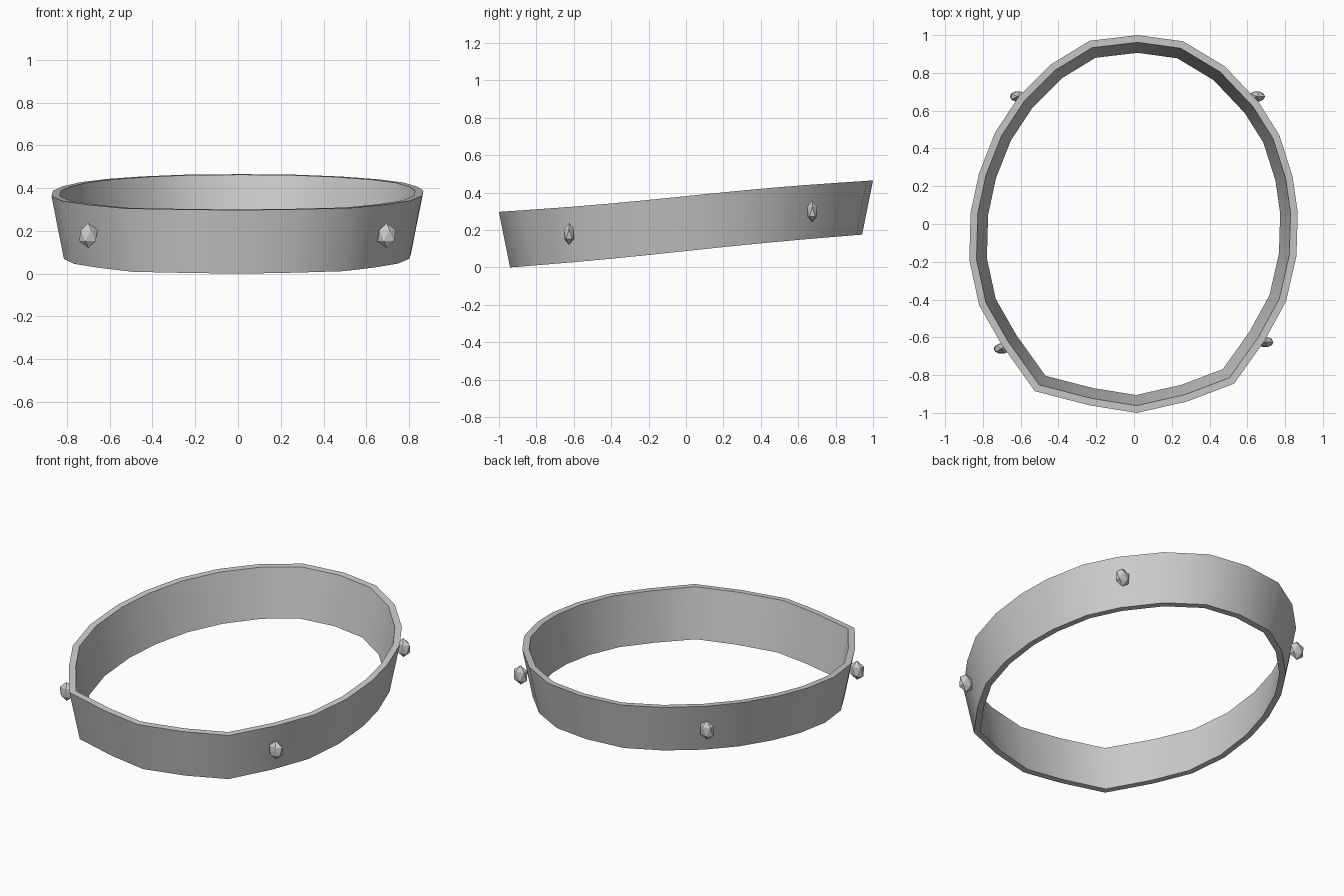
import bpy, bmesh, math
from mathutils import Vector

if "Cube" in bpy.data.objects:
    bpy.data.objects.remove(bpy.data.objects["Cube"])

grey = bpy.data.materials.new("grey metal")
grey.diffuse_color = (0.6, 0.6, 0.6, 1)
grey.use_nodes = True
grey.node_tree.nodes["Principled BSDF"].inputs["Base Color"].default_value = grey.diffuse_color

# Outer rim outline, counter-clockwise from the front middle
RIM = [(0.015, -1.0), (0.28, -0.94), (0.53, -0.845), (0.69, -0.62), (0.805, -0.41),
       (0.86, -0.17), (0.867, 0.06), (0.84, 0.25), (0.77, 0.47), (0.66, 0.645),
       (0.48, 0.835), (0.26, 0.967), (0.02, 1.0), (-0.235, 0.97), (-0.44, 0.845),
       (-0.61, 0.675), (-0.735, 0.485), (-0.82, 0.27), (-0.865, 0.06), (-0.872, -0.19),
       (-0.82, -0.43), (-0.70, -0.64), (-0.525, -0.885), (-0.235, -0.96)]


def inset(points, d):
    """Move a closed outline inwards by d with mitred corners."""
    out = []
    for i, p in enumerate(points):
        a, p, b = Vector(points[i - 1]), Vector(p), Vector(points[(i + 1) % len(points)])
        u, v = (p - a).normalized(), (b - p).normalized()
        n1, n2 = Vector((-u.y, u.x)), Vector((-v.y, v.x))
        m = (n1 + n2).normalized()
        out.append(p + m * d / m.dot(n1))
    return out


def top_z(y):
    return 0.381 + 0.084 * y + 0.006 * math.sin(math.pi * y)


def bottom_z(y):
    return 0.0875 + 0.0932 * y + 0.004 * math.sin(math.pi * y / 0.94)


def finish(name, bm):
    bmesh.ops.recalc_face_normals(bm, faces=bm.faces)
    mesh = bpy.data.meshes.new(name)
    bm.to_mesh(mesh)
    bm.free()
    mesh.materials.append(grey)
    ob = bpy.data.objects.new(name, mesh)
    bpy.context.collection.objects.link(ob)
    return ob


# Tilted, flared band: four rings bridged into a closed wall
bm = bmesh.new()
rings = []
for d, height in ((0, top_z), (0.058, bottom_z), (0.093, bottom_z), (0.038, top_z)):
    rings.append([bm.verts.new((p[0], p[1], height(p[1]))) for p in inset(RIM, d)])
for r in range(4):
    lo, hi = rings[r], rings[(r + 1) % 4]
    for i in range(len(RIM)):
        j = (i + 1) % len(RIM)
        bm.faces.new((lo[i], lo[j], hi[j], hi[i]))
band = finish("band", bm)
bpy.context.view_layer.objects.active = band
band.select_set(True)
bpy.ops.object.shade_smooth_by_angle(angle=math.radians(40))

# Four faceted studs around the band
for name, pos in (("stud_front_left", (-0.70, -0.66, 0.178)),
                  ("stud_front_right", (0.695, -0.625, 0.178)),
                  ("stud_back_left", (-0.615, 0.675, 0.298)),
                  ("stud_back_right", (0.65, 0.675, 0.298))):
    bm = bmesh.new()
    bmesh.ops.create_icosphere(bm, subdivisions=1, radius=1)
    bmesh.ops.scale(bm, vec=(0.048, 0.031, 0.058), verts=bm.verts)
    bmesh.ops.translate(bm, vec=pos, verts=bm.verts)
    finish(name, bm)
